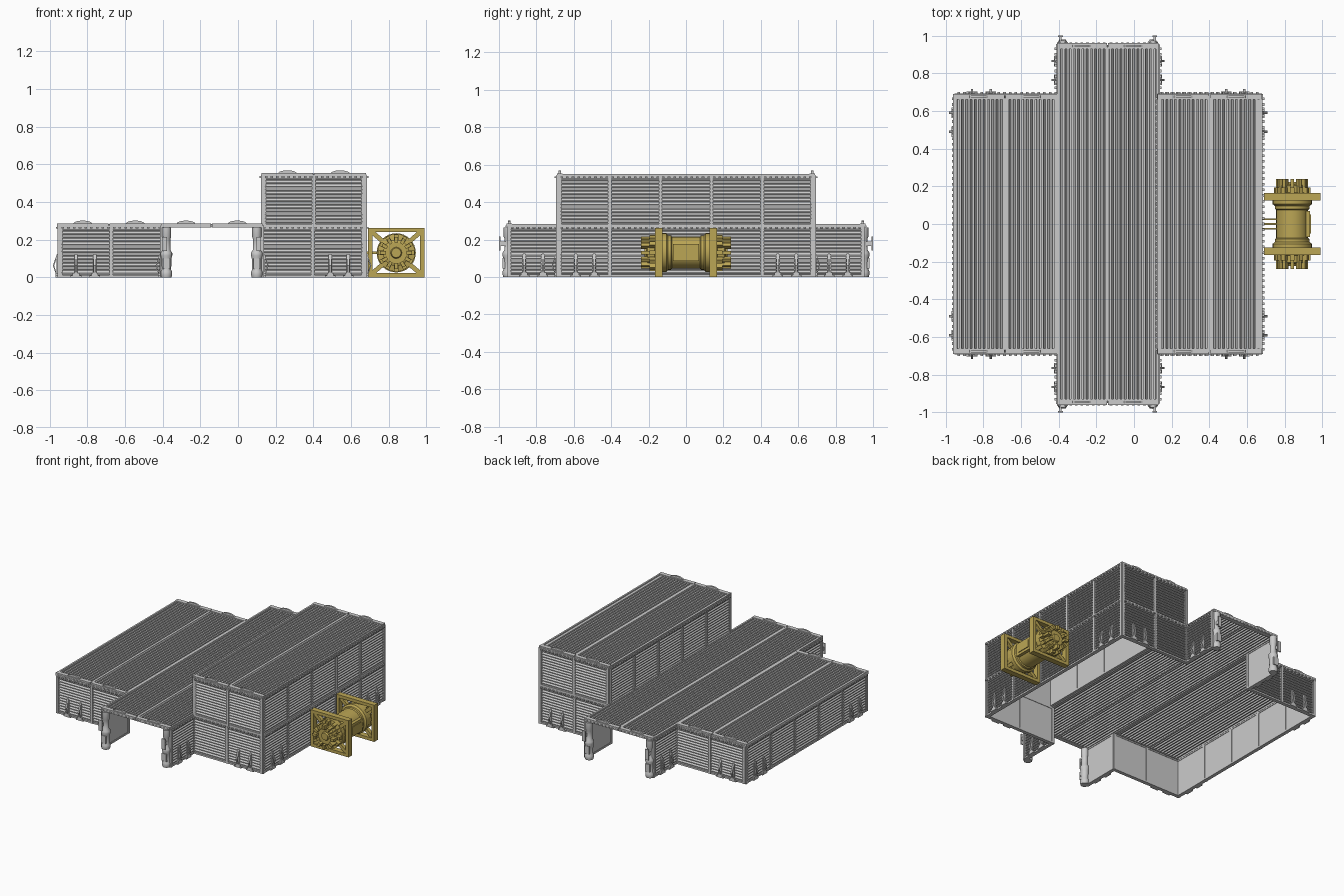
import bpy, bmesh, math
from mathutils import Matrix, Vector

if "Cube" in bpy.data.objects:
    bpy.data.objects.remove(bpy.data.objects["Cube"])

I = Matrix.Identity(4)
gold = bpy.data.materials.new("ochre_paint")
gold.diffuse_color = (0.5, 0.38, 0.09, 1)
gold.use_nodes = True
gold.node_tree.nodes["Principled BSDF"].inputs["Base Color"].default_value = gold.diffuse_color


def finish(bm, name, mat=None, smooth=False):
    bmesh.ops.recalc_face_normals(bm, faces=bm.faces)
    me = bpy.data.meshes.new(name)
    bm.to_mesh(me)
    bm.free()
    ob = bpy.data.objects.new(name, me)
    bpy.context.collection.objects.link(ob)
    if mat:
        me.materials.append(mat)
    if smooth:
        bpy.ops.object.select_all(action='DESELECT')
        ob.select_set(True)
        bpy.context.view_layer.objects.active = ob
        bpy.ops.object.shade_smooth_by_angle(angle=math.radians(35))
    return ob


def box(bm, x0, x1, y0, y1, z0, z1, M=I):
    c = Matrix.Translation(((x0 + x1) / 2, (y0 + y1) / 2, (z0 + z1) / 2))
    s = Matrix.Diagonal((abs(x1 - x0), abs(y1 - y0), abs(z1 - z0), 1))
    bmesh.ops.create_cube(bm, size=1, matrix=M @ c @ s)


def prism(bm, pts, a, b, M=I):
    """Closed outline pts in local xy, extruded along local z from a to b."""
    lo = [bm.verts.new(M @ Vector((p, q, a))) for p, q in pts]
    hi = [bm.verts.new(M @ Vector((p, q, b))) for p, q in pts]
    n = len(pts)
    bm.faces.new(lo)
    bm.faces.new(hi)
    for i in range(n):
        bm.faces.new((lo[i], lo[(i + 1) % n], hi[(i + 1) % n], hi[i]))


def sheet(bm, front, back, a, b, M=I):
    """Folded sheet: front and back profile lines (local yz) extruded along local x."""
    rows = [[bm.verts.new(M @ Vector((x, p, q))) for p, q in line]
            for x in (a, b) for line in (front, back)]
    fa, ba, fb, bb = rows
    for i in range(len(front) - 1):
        j = i + 1
        for l, r in ((fa, fb), (ba, bb), (fa, ba), (fb, bb)):
            bm.faces.new((l[i], l[j], r[j], r[i]))
    for k in (0, -1):
        bm.faces.new((fa[k], fb[k], bb[k], ba[k]))


def lathe(bm, prof, seg, M=I):
    """Revolve (radius, height) points about local z, with end caps."""
    rings = [[bm.verts.new(M @ Vector((r * math.cos(t), r * math.sin(t), h)))
              for t in (2 * math.pi * k / seg for k in range(seg))] for r, h in prof]
    for A, B in zip(rings, rings[1:]):
        for k in range(seg):
            bm.faces.new((A[k], A[(k + 1) % seg], B[(k + 1) % seg], B[k]))
    bm.faces.new(rings[0])
    bm.faces.new(rings[-1])


def wall(name, p0, p1, z0, n, cleats=()):
    """Louvred wall running p0 -> p1, outside on the right-hand side (local -y)."""
    d = Vector(p1) - Vector(p0)
    L = d.length
    u = d / L
    M = Matrix(((u.x, -u.y, 0, p0[0]), (u.y, u.x, 0, p0[1]), (0, 0, 1, z0), (0, 0, 0, 1)))
    # overlapping slats
    bm = bmesh.new()
    front, back, k = [], [], 14
    h = 0.265 / k
    for i in range(k):
        front += [(-0.010, i * h), (-0.010, i * h + 0.005), (0.0, (i + 1) * h - 0.003), (0.0, (i + 1) * h)]
    back = [(0.010, z) for _, z in front]
    sheet(bm, front, back, 0, L, M)
    finish(bm, name + "_louvres")
    # frame, bolts
    bm = bmesh.new()
    for i in range(n + 1):
        c = L * i / n
        box(bm, c - 0.009, c + 0.009, -0.014, 0.014, 0, 0.27, M)
    box(bm, -0.009, L + 0.009, -0.012, 0.013, 0.255, 0.275, M)
    box(bm, 0, L, -0.012, 0.013, 0, 0.012, M)
    m = round(L / 0.03)
    for i in range(m):
        c = L * (i + 0.5) / m
        box(bm, c - 0.007, c + 0.007, -0.022, -0.01, 0.258, 0.267, M)
    finish(bm, name + "_frame")
    # ground cleats: triangular brace on a foot
    if cleats:
        bm = bmesh.new()
        Y = M @ Matrix(((0, 0, 1, 0), (1, 0, 0, 0), (0, 1, 0, 0), (0, 0, 0, 1)))
        brace = [(-0.01, 0.125), (-0.016, 0.125), (-0.038, 0.062), (-0.016, 0.0),
                 (-0.01, 0.0), (-0.031, 0.062)]
        for c in cleats:
            prism(bm, brace, c - 0.006, c + 0.006, Y)
            box(bm, c - 0.009, c + 0.009, -0.018, -0.01, 0.02, 0.12, M)
            box(bm, c - 0.028, c + 0.028, -0.024, -0.01, 0.0, 0.010, M)
            box(bm, c - 0.018, c + 0.018, -0.024, -0.01, 0.010, 0.024, M)
        finish(bm, name + "_cleats")


def roof(name, x0, x1, hy, z):
    """Corrugated roof with end caps, seam battens and arched vents."""
    bm = bmesh.new()
    n = 24
    p = (x1 - x0) / n
    top = []
    for i in range(n):
        x = x0 + i * p
        top += [(x, z), (x + 0.3 * p, z), (x + 0.4 * p, z + 0.011), (x + 0.9 * p, z + 0.011)]
    top.append((x1, z))
    R = Matrix(((0, 1, 0, 0), (1, 0, 0, 0), (0, 0, 1, 0), (0, 0, 0, 1)))
    sheet(bm, top, [(a, b - 0.005) for a, b in top], -hy + 0.01, hy - 0.01, R)
    finish(bm, name + "_sheet")
    bm = bmesh.new()
    xm = (x0 + x1) / 2
    box(bm, xm - 0.008, xm + 0.008, -hy + 0.02, hy - 0.02, z - 0.003, z + 0.014)
    for x in (x0, x1 - 0.012):
        box(bm, x, x + 0.012, -hy + 0.01, hy - 0.01, z - 0.004, z + 0.014)
    for s in (-1, 1):
        for a, b in ((x0, xm - 0.003), (xm + 0.003, x1)):
            box(bm, a, b, s * (hy - 0.03), s * hy, z - 0.006, z + 0.016)
            c = (a + b) / 2
            arch = [(c + 0.05 * math.cos(t), z + 0.014 + 0.017 * math.sin(t))
                    for t in (math.pi * k / 10 for k in range(11))]
            V = Matrix(((1, 0, 0, 0), (0, 0, 1, s * (hy - 0.015)), (0, 1, 0, 0), (0, 0, 0, 1)))
            prism(bm, arch, -0.006, 0.006, V)
            for k in range(9):
                x = a + (b - a) * (k + 0.5) / 9
                box(bm, x - 0.007, x + 0.007, s * (hy - 0.002), s * (hy + 0.004), z - 0.002, z + 0.006)
    finish(bm, name + "_trim")


XL, XA, XB, XR, YB, YC = -0.945, -0.40, 0.125, 0.67, 0.68, 0.945
# lower walls; ends mirrored front to back
half = [("left_end", (XL, -YB), (XA, -YB), 2, (0.085, 0.185)),
        ("passage_left", (XA, -YB), (XA, -YC), 1, (0.085, 0.185)),
        ("passage_right", (XB, -YC), (XB, -YB), 1, (0.08, 0.18)),
        ("right_end", (XB, -YB), (XR, -YB), 2, (0.365, 0.46))]
for nm, a, b, n, cl in half:
    L = (Vector(b) - Vector(a)).length
    wall("front_" + nm, a, b, 0, n, cl)
    wall("back_" + nm, (b[0], -b[1]), (a[0], -a[1]), 0, n, [L - c for c in cl])
side = (0.09, 0.19, 1.17, 1.27)
wall("right_side", (XR, -YB), (XR, YB), 0, 5, side)
wall("left_side", (XL, YB), (XL, -YB), 0, 5, side)
# upper storey
ring = [(XB + 0.01, -YB), (XR, -YB), (XR, YB), (XB + 0.01, YB)]
for i, nm in enumerate(("front", "right", "back", "left")):
    wall("upper_" + nm, ring[i], ring[(i + 1) % 4], 0.27, (2, 5)[i % 2])

roof("left_roof", -0.96, -0.41, 0.69, 0.27)
roof("passage_roof", -0.41, 0.13, 0.96, 0.27)
roof("upper_roof", 0.125, 0.68, 0.69, 0.537)

# gate posts at the four passage corners
post = [(0.027, 0), (0.030, 0.012), (0.030, 0.03), (0.025, 0.04), (0.027, 0.10), (0.031, 0.115),
        (0.031, 0.13), (0.021, 0.145), (0.021, 0.205), (0.025, 0.215), (0.025, 0.265)]
for s, yn in ((-1, "front"), (1, "back")):
    for x, o, xn in ((-0.38, -1, "left"), (0.10, 1, "right")):
        bm = bmesh.new()
        lathe(bm, post, 16, Matrix.Translation((x, s * 0.95, 0)))
        box(bm, x - 0.018, x + 0.018, s * 0.955, s * 0.98, 0.045, 0.10)
        finish(bm, f"{yn}_{xn}_gate_post", smooth=True)
        bm = bmesh.new()
        xp = x + o * 0.01
        box(bm, xp - 0.013, xp + 0.013, s * 0.992, s * 1.0, 0.14, 0.215)
        box(bm, xp - 0.006, xp + 0.006, s * 0.96, s * 0.994, 0.165, 0.19)
        finish(bm, f"{yn}_{xn}_gate_plate")

# generator drum on two square frames, axis along y
cx, cz = 0.84, 0.13
AX = Matrix.Translation((cx, 0, cz)) @ Matrix.Rotation(-math.pi / 2, 4, 'X')
bm = bmesh.new()
lathe(bm, [(0.104, -0.13), (0.104, -0.105), (0.092, -0.095), (0.092, -0.08), (0.085, -0.075),
           (0.085, 0.075), (0.092, 0.08), (0.092, 0.095), (0.104, 0.105), (0.104, 0.13)], 32, AX)
finish(bm, "generator_drum", gold, True)
bm = bmesh.new()
box(bm, cx + 0.06, cx + 0.094, -0.07, 0.07, cz - 0.045, cz + 0.045)
box(bm, cx + 0.09, cx + 0.099, -0.05, 0.05, cz - 0.027, cz + 0.027)
finish(bm, "drum_panel", gold)
bm = bmesh.new()
for y in (-0.025, 0, 0.025):
    box(bm, 0.68, 0.77, y - 0.005, y + 0.005, cz - 0.006, cz + 0.006)
finish(bm, "drum_wall_links", gold)

for s, yn in ((-1, "front"), (1, "back")):
    y0, y1 = s * 0.125, s * 0.165
    bm = bmesh.new()
    for x in (0.69, 0.967):
        box(bm, x, x + 0.023, y0, y1, 0, 0.262)
    for z in (0, 0.24):
        box(bm, 0.69, 0.99, y0, y1, z, z + 0.022)
    for q in (-1, 1):
        D = Matrix.Translation((cx, 0, cz)) @ Matrix.Rotation(q * math.atan2(0.24, 0.28), 4, 'Y')
        box(bm, -0.18, 0.18, s * 0.133, s * 0.158, -0.012, 0.012, D)
    finish(bm, yn + "_generator_frame", gold)
    # end hub with stepped fins
    bm = bmesh.new()
    E = AX @ Matrix.Diagonal((1, 1, s, 1))
    lathe(bm, [(0.1, 0.128), (0.1, 0.162), (0.07, 0.168), (0.07, 0.205), (0.055, 0.212),
               (0.03, 0.212), (0.025, 0.222)], 24, E)
    for k in range(12):
        T = E @ Matrix.Rotation(k * math.pi / 6, 4, 'Z')
        box(bm, 0.055, 0.098, -0.011, 0.011, 0.16, 0.195, T)
        box(bm, 0.055, 0.085, -0.009, 0.009, 0.195, 0.24, T)
    finish(bm, yn + "_generator_hub", gold)
